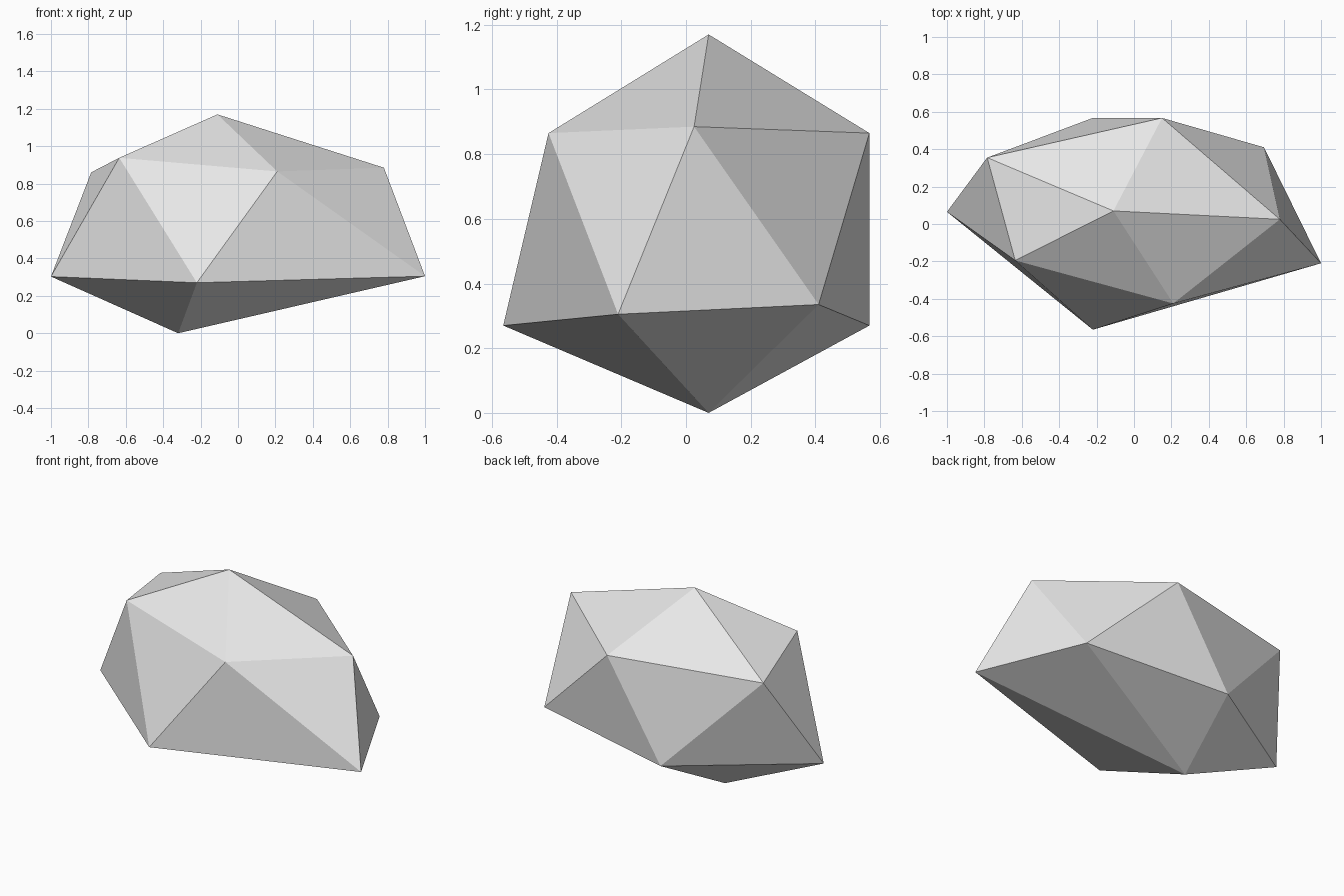
import bpy
import bmesh

cube = bpy.data.objects.get("Cube")
if cube:
    bpy.data.objects.remove(cube, do_unlink=True)

# Stone colour
stone = bpy.data.materials.new("stone grey")
stone.use_nodes = True
grey = (0.8, 0.8, 0.8, 1)
stone.diffuse_color = grey
stone.node_tree.nodes["Principled BSDF"].inputs["Base Color"].default_value = grey

# Two staggered rings of corners between a peak and a foot
peak = (-0.11, 0.07, 1.17)
foot = (-0.32, 0.07, 0)
upper_ring = [(0.21, -0.425, 0.865), (0.78, 0.025, 0.885), (0.15, 0.567, 0.865),
              (-0.785, 0.355, 0.86), (-0.635, -0.195, 0.938)]
lower_ring = [(-0.22, -0.565, 0.27), (1, -0.21, 0.305), (0.695, 0.41, 0.335),
              (-0.22, 0.567, 0.27), (-1, 0.065, 0.303)]

bm = bmesh.new()
top = bm.verts.new(peak)
bottom = bm.verts.new(foot)
upper = [bm.verts.new(p) for p in upper_ring]
lower = [bm.verts.new(p) for p in lower_ring]

# Crown, zigzag side band and underside
count = len(upper)
for i in range(count):
    j = (i + 1) % count
    bm.faces.new((top, upper[i], upper[j]))
    bm.faces.new((upper[i], lower[i], lower[j]))
    bm.faces.new((upper[i], lower[j], upper[j]))
    bm.faces.new((bottom, lower[j], lower[i]))
bmesh.ops.recalc_face_normals(bm, faces=bm.faces)

mesh = bpy.data.meshes.new("rock")
bm.to_mesh(mesh)
bm.free()
mesh.materials.append(stone)
rock = bpy.data.objects.new("rock", mesh)
bpy.context.collection.objects.link(rock)
